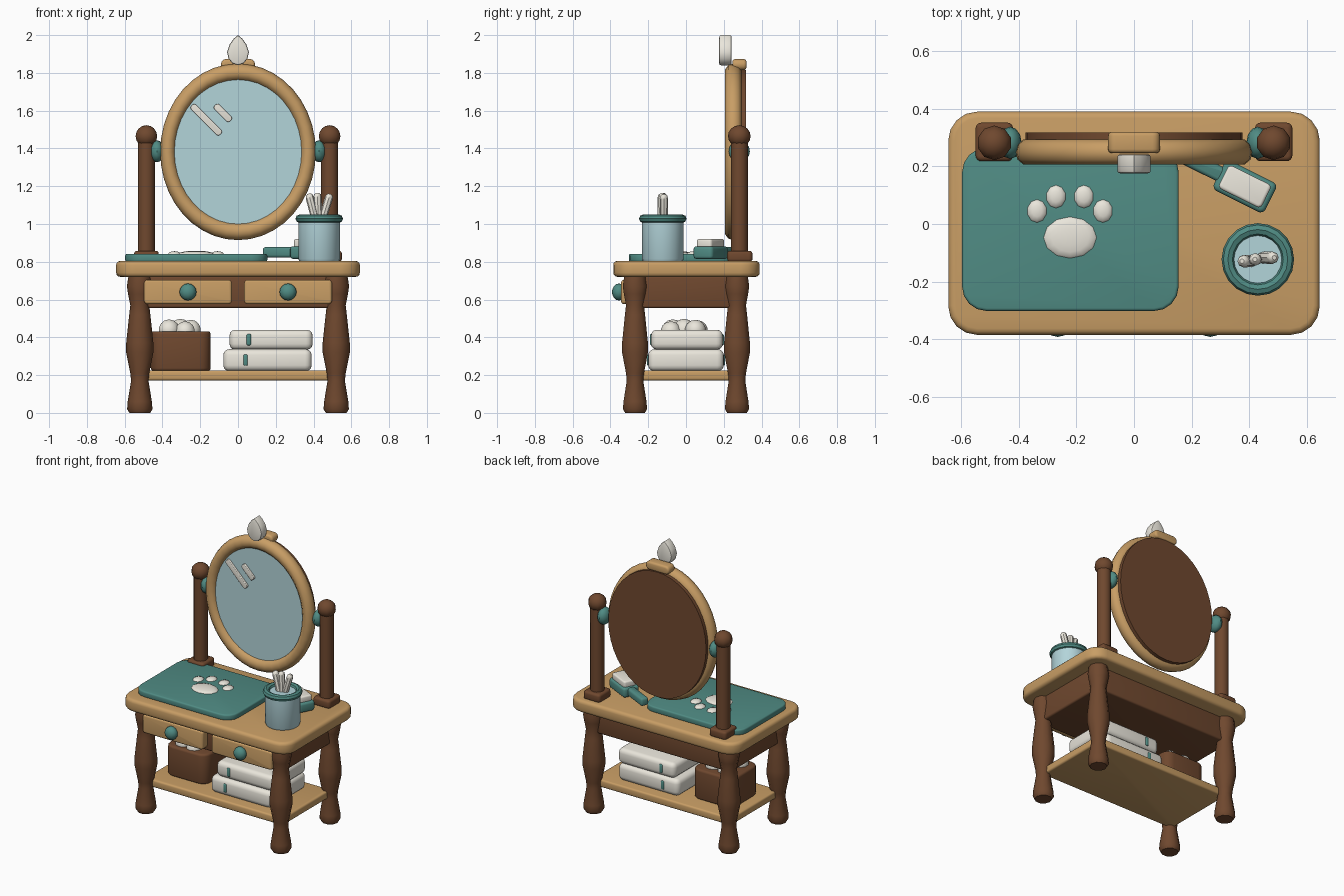
import bpy, bmesh
from math import radians, pi, sin, cos
from mathutils import Matrix, Vector

if "Cube" in bpy.data.objects:
    bpy.data.objects.remove(bpy.data.objects["Cube"])

COLORS = dict(tan=(.58, .34, .13), brown=(.16, .065, .028), teal=(.08, .26, .23),
              blue=(.45, .66, .70), white=(.82, .79, .71))
MATS = {}
for key, rgb in COLORS.items():
    MATS[key] = bpy.data.materials.new(key)
    MATS[key].diffuse_color = (*rgb, 1)


def finish(name, bm, color, mat=None, angle=40):
    if mat:
        bm.transform(mat)
    bmesh.ops.recalc_face_normals(bm, faces=bm.faces[:])
    me = bpy.data.meshes.new(name)
    bm.to_mesh(me)
    bm.free()
    me.materials.append(MATS[color])
    me.polygons.foreach_set("use_smooth", [True] * len(me.polygons))
    me.set_sharp_from_angle(angle=radians(angle))
    ob = bpy.data.objects.new(name, me)
    bpy.context.collection.objects.link(ob)
    return ob


def slab(name, color, lo, hi, corner=0, edge=0, mat=None, seg=4):
    """Box between two corners, with rounded plan corners and softened rims."""
    lo, hi = Vector(lo), Vector(hi)
    bm = bmesh.new()
    bmesh.ops.create_cube(bm, size=1, matrix=Matrix.Translation((lo + hi) / 2) @ Matrix.Diagonal((*(hi - lo), 1)))
    if corner:
        up = [e for e in bm.edges if abs(e.verts[0].co.z - e.verts[1].co.z) > 1e-5]
        bmesh.ops.bevel(bm, geom=up, offset=corner, segments=seg, profile=.5, affect='EDGES')
    if edge:
        bm.normal_update()
        rim = [e for e in bm.edges if any(abs(f.normal.z) > .9 for f in e.link_faces)]
        bmesh.ops.bevel(bm, geom=rim, offset=edge, segments=3, profile=.5, affect='EDGES')
    return finish(name, bm, color, mat)


def lathe(name, color, profile, loc=(0, 0, 0), n=12, mat=None):
    """Turned solid from (radius, height) pairs."""
    bm = bmesh.new()
    rings = [[bm.verts.new((r * cos(2 * pi * i / n), r * sin(2 * pi * i / n), z)) for i in range(n)]
             for r, z in profile]
    for a, b in zip(rings, rings[1:]):
        for i in range(n):
            bm.faces.new((a[i], a[(i + 1) % n], b[(i + 1) % n], b[i]))
    bm.faces.new(rings[0])
    bm.faces.new(rings[-1])
    return finish(name, bm, color, Matrix.Translation(loc) @ (mat or Matrix()))


def ball(name, color, loc, size, u=12, v=8):
    bm = bmesh.new()
    bmesh.ops.create_uvsphere(bm, u_segments=u, v_segments=v, radius=1)
    return finish(name, bm, color, Matrix.Translation(loc) @ Matrix.Diagonal((*size, 1)))


def ring(name, color, loc, major, minor, scale=(1, 1, 1), rot=None, n=32, m=10):
    bm = bmesh.new()
    vs = [[bm.verts.new(((major + minor * cos(2 * pi * j / m)) * cos(2 * pi * i / n),
                         (major + minor * cos(2 * pi * j / m)) * sin(2 * pi * i / n),
                         minor * sin(2 * pi * j / m))) for j in range(m)] for i in range(n)]
    for i in range(n):
        for j in range(m):
            k, l = (i + 1) % n, (j + 1) % m
            bm.faces.new((vs[i][j], vs[k][j], vs[k][l], vs[i][l]))
    return finish(name, bm, color, Matrix.Translation(loc) @ (rot or Matrix()) @ Matrix.Diagonal((*scale, 1)))


# table body
slab("tabletop", "tan", (-.645, -.385, .72), (.645, .39, .805), .1, .022)
slab("apron", "brown", (-.545, -.29, .555), (.545, .29, .725), .03, .012)
slab("lower_shelf", "tan", (-.53, -.265, .172), (.53, .265, .225), .04, .012)
LEG = [(.055, 0), (.067, .02), (.064, .06), (.046, .17), (.05, .21), (.072, .32), (.072, .37),
       (.056, .52), (.05, .57), (.062, .63), (.068, .67), (.06, .725)]
for sx in (-1, 1):
    for sy, word in ((-1, "front"), (1, "back")):
        lathe(word + "_leg", "brown", LEG, (sx * .52, sy * .27, 0), 10)

# drawers and knobs
for s in (-1, 1):
    turn = Matrix.Translation((s * .265, -.31, .64)) @ Matrix.Rotation(pi / 2, 4, 'X')
    slab("drawer_front", "tan", (-.232, -.064, -.03), (.232, .064, .033), .018, .012, turn)
    ball("drawer_knob", "teal", (s * .265, -.355, .64), (.045, .037, .045))

# mirror posts and pivots
for s in (-1, 1):
    slab("post_base", "brown", (s * .485 - .065, .218, .80), (s * .485 + .065, .352, .858), .02, .015)
    lathe("mirror_post", "brown", [(.045, .84), (.045, 1.44)], (s * .485, .282, 0))
    ball("post_finial", "brown", (s * .485, .282, 1.465), (.06, .06, .058), 10, 8)
    ball("mirror_pivot", "teal", (s * .43, .282, 1.385), (.04, .056, .058))

# oval mirror
FACE = Matrix.Rotation(pi / 2, 4, 'X')
MID = 1.382
ring("mirror_frame", "tan", (0, .25, MID), .4, .043, (.93, 1.055, 1.05), FACE, 40)
OVAL = FACE @ Matrix.Diagonal((.355, .41, 1, 1))
lathe("mirror_glass", "blue", [(1, 0), (1, .022)], (0, .255, MID), 40, OVAL)
lathe("mirror_back", "brown", [(1.06, -.06), (1.06, 0)], (0, .257, MID), 40, OVAL)
for x, z, half in ((-.168, 1.552, .108), (-.08, 1.588, .058)):
    tilt = Matrix.Translation((x, .228, z)) @ Matrix.Rotation(radians(45), 4, 'Y') @ FACE
    slab("glass_glint", "white", (-half, -.018, -.01), (half, .018, .01), .012, .004, tilt, 2)

# crest and teardrop ornament
crest = Matrix.Translation((0, .283, 1.845)) @ FACE
slab("mirror_crest", "tan", (-.09, -.03, -.037), (.09, .028, .037), .026, .014, crest)
bm = bmesh.new()
half = [(.03, 1.85), (.05, 1.875), (.058, 1.91), (.045, 1.95), (.022, 1.982)]
outline = [(0, 1.84)] + half + [(0, 2.0)] + [(-x, z) for x, z in reversed(half)]
face = bm.faces.new([bm.verts.new((x, .176, z)) for x, z in outline])
moved = bmesh.ops.extrude_face_region(bm, geom=[face])["geom"]
bmesh.ops.translate(bm, verts=[g for g in moved if isinstance(g, bmesh.types.BMVert)], vec=(0, .066, 0))
bm.normal_update()
bmesh.ops.bevel(bm, geom=[e for e in bm.edges if any(abs(f.normal.y) > .9 for f in e.link_faces)],
                offset=.009, segments=2, profile=.5, affect='EDGES')
finish("teardrop_ornament", bm, "white")

# desk mat with paw print
slab("desk_mat", "teal", (-.597, -.302, .80), (.155, .265, .842), .085, .01)
ball("paw_pad", "white", (-.222, -.047, .842), (.092, .072, .016))
for x, y in ((-.337, .045), (-.271, .095), (-.174, .095), (-.108, .045)):
    ball("paw_toe", "white", (x, y, .842), (.034, .04, .014), 10, 6)

# hairbrush
AIM = Matrix.Translation((.385, .13, 0)) @ Matrix.Rotation(radians(-26.5), 4, 'Z')
slab("brush_head", "teal", (-.1, -.058, .815), (.1, .058, .882), .02, .015, AIM)
slab("brush_handle", "teal", (-.275, -.027, .822), (-.08, .027, .878), .015, .015, AIM)
slab("brush_bristles", "white", (-.083, -.045, .87), (.083, .045, .92), .015, .01, AIM)

# brush cup
CUP = (.43, -.123, 0)
lathe("cup", "blue", [(.105, .803), (.111, .815), (.111, 1.03)], CUP, 20)
ring("cup_rim", "teal", (.43, -.123, 1.028), .104, .022, n=20, m=8)
for dx, dy, lean in ((-.015, -.006, -14), (0, 0, -2), (.02, .006, 17)):
    lathe("cup_stick", "white", [(.02, -.02), (.022, .12), (.018, .137), (.008, .145)],
          (.425 + dx, -.123 + dy, 1.02), 8, Matrix.Rotation(radians(lean), 4, 'Y'))

# basket with cotton balls
slab("basket", "brown", (-.462, -.15, .222), (-.145, .15, .432), .06, .015)
for x, y, z, r in ((-.365, -.07, .437, .058), (-.28, -.08, .43, .055), (-.25, .05, .437, .056),
                   (-.35, .06, .435, .056), (-.305, -.01, .438, .06)):
    ball("cotton_ball", "white", (x, y, z), (r, r, r), 10, 7)

# folded towels with stripes
for lo, hi, x in (((-.078, -.2, .222), (.39, .2, .337), .04), ((-.045, -.185, .335), (.395, .195, .44), .057)):
    slab("folded_towel", "white", lo, hi, .035, .03)
    mid = (lo[2] + hi[2]) / 2
    slab("towel_stripe", "teal", (x - .012, lo[1] - .006, mid - .03), (x + .012, hi[1] + .006, mid + .03), .008, .008)

for m in bpy.data.materials:
    if m.users and not m.is_grease_pencil:
        m.use_nodes = True
        m.node_tree.nodes["Principled BSDF"].inputs["Base Color"].default_value = m.diffuse_color
